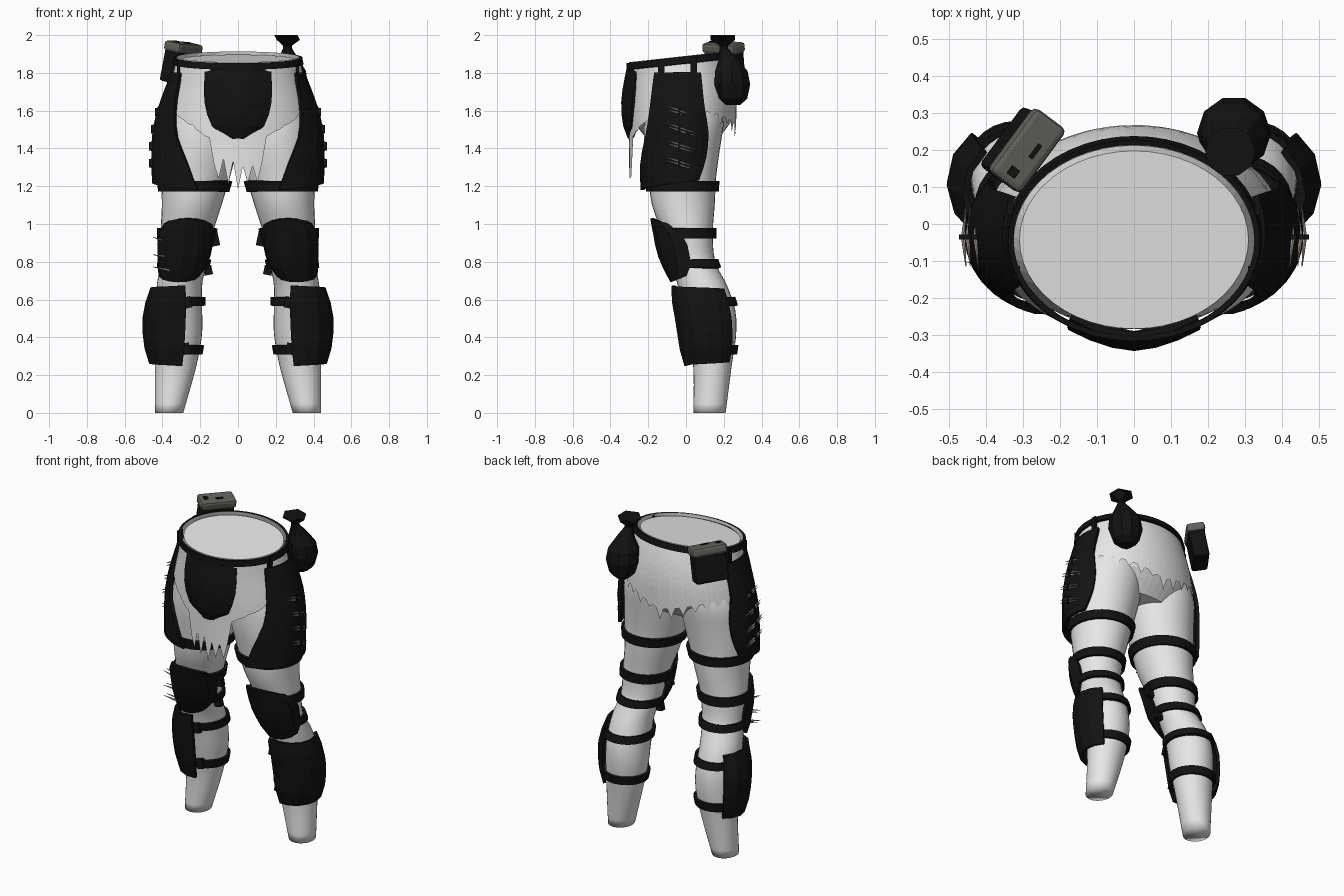
import bpy, bmesh, math, random
from mathutils import Vector, Matrix

if "Cube" in bpy.data.objects:
    bpy.data.objects.remove(bpy.data.objects["Cube"])
random.seed(4)

def material(name, col):
    m = bpy.data.materials.new(name)
    m.diffuse_color = (*col, 1)
    m.use_nodes = True
    m.node_tree.nodes["Principled BSDF"].inputs["Base Color"].default_value = m.diffuse_color
    return m
CLOTH = material("pale_cloth", (0.8, 0.8, 0.8))
BLACK = material("black_leather", (0.006, 0.006, 0.006))
LID = material("grey_lid", (0.12, 0.12, 0.105))
BONE = material("bone", (0.36, 0.32, 0.26))

# ---------- helpers ----------
def keyed(keys, z):
    """Smooth interpolation of rows (z, values...) at height z."""
    z = max(keys[0][0], min(keys[-1][0], z))
    i = next(k for k in range(len(keys) - 1) if z <= keys[k + 1][0])
    p, q = keys[i], keys[i + 1]
    o, r = keys[max(i - 1, 0)], keys[min(i + 2, len(keys) - 1)]
    h = q[0] - p[0]
    t = (z - p[0]) / h
    out = []
    for k in range(1, len(p)):
        m0 = (q[k] - o[k]) / (q[0] - o[0]) * h
        m1 = (r[k] - p[k]) / (r[0] - p[0]) * h
        out.append((2*t**3 - 3*t*t + 1)*p[k] + (t**3 - 2*t*t + t)*m0
                   + (3*t*t - 2*t**3)*q[k] + (t**3 - t*t)*m1)
    return out

def on(keys, z, a, off=0.0):
    """Point on a keyed tube; a = 0 faces the front, 90 degrees is +x."""
    cx, cy, rx, ry = keyed(keys, z)[:4]
    return Vector((cx + (rx + off)*math.sin(a), cy - (ry + off)*math.cos(a), z))

def finish(name, bm, mat, smooth=False, thick=0, mirror=False):
    bmesh.ops.recalc_face_normals(bm, faces=bm.faces)
    me = bpy.data.meshes.new(name)
    bm.to_mesh(me)
    bm.free()
    me.materials.append(mat)
    for p in me.polygons:
        p.use_smooth = smooth
    ob = bpy.data.objects.new(name, me)
    bpy.context.collection.objects.link(ob)
    if thick:
        s = ob.modifiers.new("thickness", 'SOLIDIFY')
        s.thickness, s.offset = thick, 0
    if mirror:
        ob.modifiers.new("mirror", 'MIRROR').use_mirror_merge = False
    return ob

def surface(name, fn, nu, nv, mat, closed=False, caps=False, **kw):
    """Grid of fn(u, v), u around and v upward, both 0..1."""
    bm = bmesh.new()
    cols = nu if closed else nu + 1
    g = [[bm.verts.new(fn(i/nu, j/nv)) for i in range(cols)] for j in range(nv + 1)]
    for j in range(nv):
        for i in range(nu):
            k = (i + 1) % cols
            bm.faces.new((g[j][i], g[j][k], g[j+1][k], g[j+1][i]))
    if caps:
        bm.faces.new(g[0])
        bm.faces.new(g[-1])
    return finish(name, bm, mat, **kw)

def box(name, size, mat, mtx, mirror=False, bevel=0):
    bm = bmesh.new()
    bmesh.ops.create_cube(bm, size=1, matrix=Matrix.Diagonal((*size, 1)))
    if bevel:
        bmesh.ops.bevel(bm, geom=bm.edges[:], offset=bevel, segments=2, affect='EDGES', profile=0.5)
    bm.transform(mtx)
    return finish(name, bm, mat, mirror=mirror)

def spike(name, a, b, r, mirror=False):
    a, b = Vector(a), Vector(b)
    d = b - a
    bm = bmesh.new()
    m = Matrix.Translation((a + b)/2) @ d.to_track_quat('Z', 'Y').to_matrix().to_4x4()
    bmesh.ops.create_cone(bm, cap_ends=True, segments=6, radius1=r, radius2=r*0.15, depth=d.length, matrix=m)
    return finish(name, bm, BONE, mirror=mirror)

rad, TAU = math.radians, math.tau
def lerp(a, b, t): return a + (b - a)*t
def tilt(p):
    """Waist leans: lower in front, higher behind."""
    p.z += 0.11*p.y*max(0, min(1, (p.z - 1.5)/0.3))
    return p

# ---------- trousers ----------
LEG = [(0, .365, .125, .075, .085), (.25, .33, .14, .11, .102), (.42, .315, .138, .125, .128),
       (.55, .315, .122, .125, .138), (.68, .31, .085, .12, .13), (.8, .285, .035, .122, .12),
       (.95, .272, .008, .138, .134), (1.1, .245, -.014, .158, .166), (1.25, .225, -.02, .183, .18),
       (1.4, .205, -.02, .2, .2), (1.55, .19, -.01, .2, .21), (1.7, .16, -.01, .16, .19)]
HIP = [(1.42, 0, -.02, .39, .275), (1.55, 0, -.018, .388, .278), (1.65, 0, -.018, .372, .278),
       (1.75, 0, -.025, .348, .27), (1.89, 0, -.045, .318, .25)]
surface("trouser_legs", lambda u, v: on(LEG, 1.7*v, u*TAU), 32, 34, CLOTH,
        closed=True, caps=True, smooth=True, mirror=True)

def pelvis(u, v):
    z = lerp(1.43, 1.875, v)
    return tilt(on(HIP, z, u*TAU, -.012 - .09*max(0, (1.55 - z)/.12)))
surface("trouser_seat", pelvis, 48, 12, CLOTH, closed=True, caps=True)

# ---------- ragged cloth over the hips ----------
N = 96
hem = []
for i in range(N):
    a = i/N*TAU
    x, front = abs(.36*math.sin(a)), math.cos(a) > 0
    if front and x < .125:
        z = (1.2 + .5*x if i % 2 == 0 else 1.33) + random.uniform(-.03, .03)
    elif front:
        z = lerp(1.44, 1.6, min(1, (x - .12)/.2)) + random.uniform(-.01, .01)
    else:
        z = lerp(1.5, 1.6, x/.36) - (random.uniform(.02, .07) if i % 3 == 0 else 0)
    hem.append(z)
def skirt(u, v):
    i = round(u*N) % N
    return tilt(on(HIP, lerp(hem[i], 1.89, v), u*TAU, .006)) if v > 0 or hem[i] > 1.42 else \
        Vector((.396*math.sin(u*TAU), -.02 - .28*math.cos(u*TAU), hem[i]))
def skirt_low(u, v):
    p = skirt(u, v)
    p.z = lerp(hem[round(u*N) % N], 1.89, v) + .11*p.y*max(0, min(1, (p.z - 1.5)/.3))
    z = lerp(hem[round(u*N) % N], 1.89, v)
    q = on(HIP, z, u*TAU, .006)
    q.z = z
    return tilt(q)
surface("ragged_hip_cloth", skirt_low, N, 10, CLOTH, closed=True)

# ---------- belt and front plate ----------
surface("belt", lambda u, v: tilt(on(HIP, lerp(1.85, 1.886, v), u*TAU, .014)), 48, 1, BLACK,
        closed=True, thick=.014)
PLATE = [(1.455, .05, -.298), (1.5, .12, -.318), (1.6, .165, -.333), (1.7, .176, -.328), (1.835, .17, -.302)]
def front_plate(u, v):
    z = lerp(1.455, 1.835, v)
    w, y = keyed(PLATE, z)
    s = 2*u - 1
    return Vector((w*s, y + .055*abs(s)**1.7*(w/.17), z))
surface("front_plate", front_plate, 6, 6, BLACK, thick=.02)

# ---------- thigh plates: rows are z, centre, radii, front and back angle ----------
THIGH = [(1.18, .225, -.03, .222, .2, -3, 118), (1.3, .2, -.03, .248, .21, 14, 128),
         (1.45, .12, -.025, .325, .235, 38, 126), (1.6, .06, -.02, .355, .26, 50, 116),
         (1.8, 0, -.02, .345, .295, 61, 109)]
def thigh(u, v):
    z = lerp(1.18, 1.8, v)
    a0, a1 = keyed(THIGH, z)[4:]
    p = on(THIGH, z, rad(lerp(a0, a1, u)))
    p.z += .05*u*(1 - v)
    return p
surface("thigh_plate", thigh, 10, 9, BLACK, thick=.02, mirror=True)
for a in (68, 102):
    p = on(THIGH, 1.8, rad(a))
    box("plate_hanger", (.015, .035, .1), BLACK,
        Matrix.Translation((p.x - .004, p.y, 1.83 + .1*p.y)), mirror=True)

# bone quills stitched on the thigh plates
for z in (1.6, 1.51, 1.42, 1.33):
    x = on(THIGH, z, rad(90)).x + .014
    for dz in (0, .016):
        spike("thigh_quill", (x, -.03, z - dz), (x - .008, -.115, z + .025 - dz), .007, True)
        spike("thigh_quill", (x, -.04, z - dz), (x - .008, .045, z - .025 - dz), .007, True)
    box("quill_binding", (.02, .014, .045), BLACK, Matrix.Translation((x, -.035, z - .008)), mirror=True)

# ---------- straps ----------
for name, z, h in (("thigh_strap", 1.2, .055), ("upper_knee_strap", .95, .055), ("lower_knee_strap", .79, .045),
                   ("upper_calf_strap", .59, .045), ("lower_calf_strap", .335, .048)):
    surface(name, lambda u, v: on(LEG, z + h*(v - .5), u*TAU, .011), 28, 1, BLACK,
            closed=True, thick=.016, mirror=True)
for z, a, s in ((.92, -82, (.05, .03, .075)), (.755, -82, (.045, .03, .05)),
                (.585, -20, (.04, .025, .06)), (.34, -20, (.04, .025, .06))):
    p = on(LEG, z, rad(a), .016)
    box("buckle", s, BLACK, Matrix.Translation(p) @ Matrix.Rotation(rad(12), 4, 'Y'), mirror=True)

# ---------- knee pads ----------
def knee(u, v):
    z = lerp(.695, 1.03, v)
    bulge = math.sin(math.pi*v)
    a = lerp(-48 - 30*bulge**.6, 55 + 32*bulge**.6, u)
    p = on(LEG, z, rad(a), .008 + .04*math.sin(math.pi*u)**.5*(.45 + .55*bulge))
    p.z -= .03*(abs(2*u - 1)**2)*(2*v - 1)
    return p
surface("knee_pad", knee, 6, 5, BLACK, thick=.016, mirror=True)
for z, dz in ((.9, .03), (.825, .012), (.755, .018)):
    for dy in (0, .03):
        spike("knee_spike", (-.365, -.06 - dy, z), (-.45, -.075 - dy, z + dz), .008)

# ---------- calf guards ----------
CALF = [(.26, .335, .125, .127, .127), (.34, .333, .122, .153, .148), (.48, .33, .112, .168, .16),
        (.58, .325, .095, .158, .162), (.665, .32, .08, .135, .15)]
def calf(u, v):
    p = on(CALF, lerp(.26, .665, v), rad(lerp(-18, 142, u)))
    p.z += .02*(u - .5)*(1 - 2*v)
    return p
surface("calf_guard", calf, 6, 5, BLACK, thick=.018, mirror=True)

# ---------- drawstring sack ----------
SACK = [(1.63, .04, .27, .25), (1.665, .078, .27, .25), (1.74, .1, .27, .245), (1.81, .09, .27, .24),
        (1.87, .055, .268, .225), (1.93, .024, .262, .2), (1.945, .024, .262, .2), (1.995, .068, .26, .195)]
def sack(u, v):
    z, r, x, y = SACK[round(v*7)]
    a = u*TAU
    if v == 1:
        z += .005 if round(u*10) % 2 else -.02
    return Vector((x + r*math.cos(a), y + r*math.sin(a), z))
surface("drawstring_sack", sack, 10, 7, BLACK, closed=True, caps=True)

# ---------- lidded belt box ----------
BOX = (Matrix.Translation((-.305, .205, 1.85)) @ Matrix.Rotation(rad(53), 4, 'Z')
       @ Matrix.Rotation(rad(11), 4, 'X') @ Matrix.Rotation(rad(3), 4, 'Y'))
box("belt_box", (.2, .095, .19), BLACK, BOX @ Matrix.Translation((0, 0, -.01)), bevel=.014)
box("box_lid", (.215, .108, .055), LID, BOX @ Matrix.Translation((0, 0, .085)), bevel=.016)
box("lid_button", (.026, .026, .008), BLACK, BOX @ Matrix.Translation((-.07, 0, .114)))
box("lid_slot", (.045, .012, .008), BLACK, BOX @ Matrix.Translation((.01, -.015, .114)))
